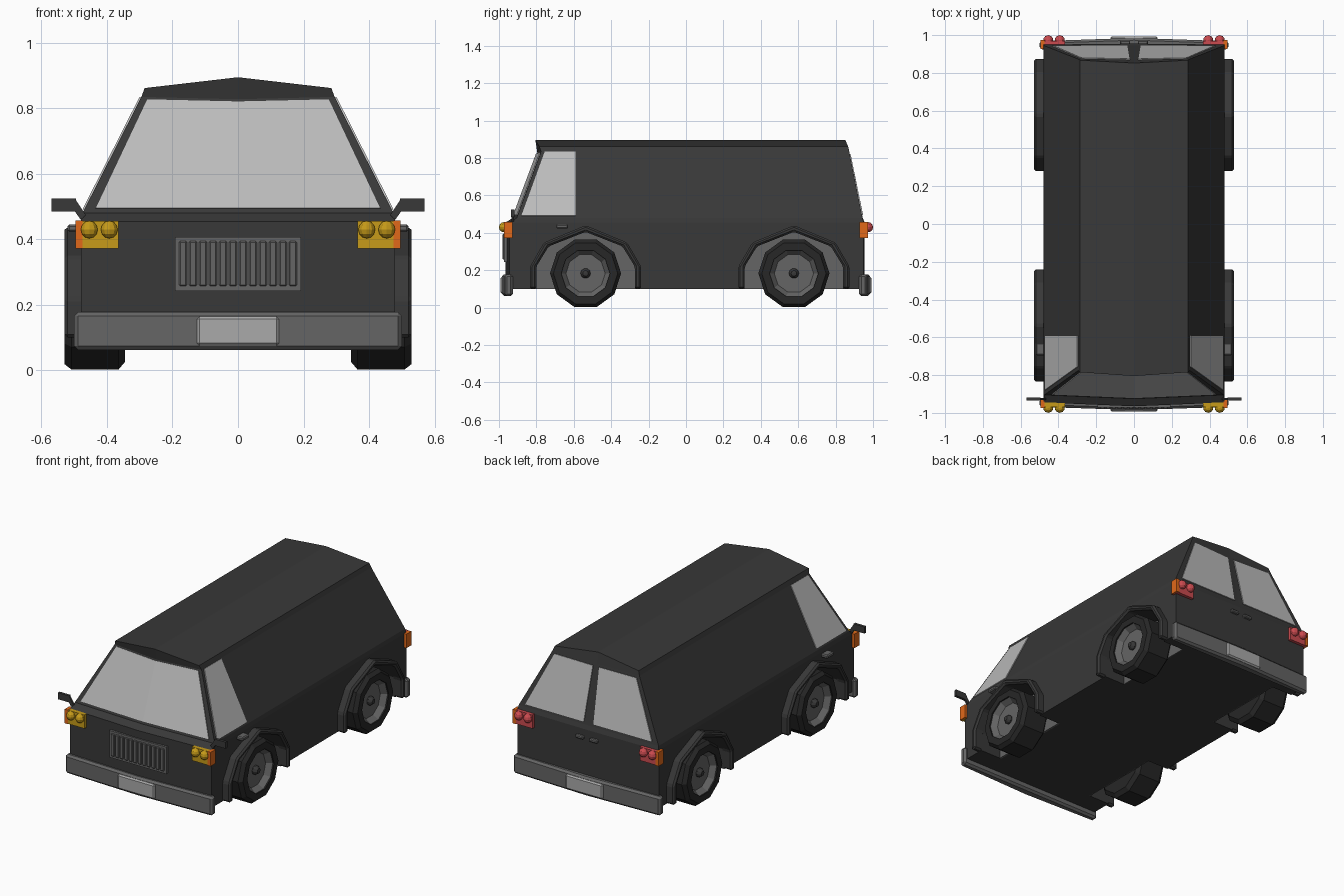
import bpy, bmesh, math
from mathutils import Vector

if "Cube" in bpy.data.objects:
    bpy.data.objects.remove(bpy.data.objects["Cube"])

COLORS = {"dark": (.04, .04, .04), "tyre_black": (.02, .02, .02), "grey": (.13, .13, .13),
          "light": (.4, .4, .4), "glass": (.5, .5, .5), "yellow": (.57, .33, .01),
          "red": (.6, .07, .08), "orange": (.75, .14, .01)}
MATS = {}
for key, c in COLORS.items():
    MATS[key] = bpy.data.materials.new(key)
    MATS[key].diffuse_color = (*c, 1)


def finish(name, bm, mat, mirror=False, bevel=0):
    bmesh.ops.recalc_face_normals(bm, faces=bm.faces)
    me = bpy.data.meshes.new(name)
    bm.to_mesh(me)
    bm.free()
    ob = bpy.data.objects.new(name, me)
    bpy.context.collection.objects.link(ob)
    me.materials.append(MATS[mat])
    if bevel:
        m = ob.modifiers.new("bevel", 'BEVEL')
        m.width, m.segments = bevel, 1
    if mirror:
        ob.modifiers.new("mirror", 'MIRROR')
    return ob


def add_box(bm, x, y, z):
    vs = bmesh.ops.create_cube(bm, size=1)["verts"]
    for v in vs:
        v.co = [(r[0] + r[1]) / 2 + c * (r[1] - r[0]) for r, c in zip((x, y, z), v.co)]


def box(name, x, y, z, mat, mirror=False, bevel=0):
    bm = bmesh.new()
    add_box(bm, x, y, z)
    return finish(name, bm, mat, mirror, bevel)


def prism(name, pts, offset, mat, mirror=False, bevel=0):
    """Extrude a flat outline of 3D points by an offset vector."""
    bm = bmesh.new()
    f = bm.faces.new([bm.verts.new(p) for p in pts])
    r = bmesh.ops.extrude_face_region(bm, geom=[f], use_keep_orig=True)
    for g in r["geom"]:
        if isinstance(g, bmesh.types.BMVert):
            g.co += Vector(offset)
    return finish(name, bm, mat, mirror, bevel)


def lathe(name, profile, yc, zc, mat, steps=10):
    """Spin an (r, x) profile round a wheel axle, flat side down."""
    bm = bmesh.new()
    rings = []
    for i in range(steps):
        a = 2 * math.pi * (i + .5) / steps
        rings.append([bm.verts.new((x, yc + r * math.sin(a), zc - r * math.cos(a))) for r, x in profile])
    for i in range(steps):
        p, q = rings[i], rings[(i + 1) % steps]
        for j in range(len(profile) - 1):
            bm.faces.new((p[j], q[j], q[j + 1], p[j + 1]))
    bmesh.ops.remove_doubles(bm, verts=bm.verts, dist=1e-5)
    return finish(name, bm, mat, True)


# Body: half shell from centre and side columns, mirrored
SX = [(.48, .10), (.48, .455), (.475, .48), (.295, .835), (.285, .862)]
CZ = [.10, .455, .48, .828, .895]
FC = [(0, y, z) for y, z in zip((-.965, -.965, -.925, -.795, -.805), CZ)]
FS = [(x, y, z) for y, (x, z) in zip((-.945, -.945, -.905, -.775, -.785), SX)]
BC = [(0, y, z) for y, z in zip((.955, .955, .945, .866, .852), CZ)]
BS = [(x, y, z) for y, (x, z) in zip((.95, .95, .944, .873, .867), SX)]
bm = bmesh.new()
cols = [[bm.verts.new(p) for p in c] for c in (FC, FS, BS, BC)]
for a, b in zip(cols, cols[1:]):
    for j in range(4):
        bm.faces.new((a[j], b[j], b[j + 1], a[j + 1]))
for j in (0, 4):
    bm.faces.new([c[j] for c in cols])
body = finish("body", bm, "dark", True)


# Wheels, wells and fender arches
def arch(yc, half, top):
    shape = [(-1, .10), (-1, .22), (-.75, .22 + (top - .22) * .58), (0, top),
             (.75, .22 + (top - .22) * .58), (1, .22), (1, .10)]
    return [(yc + half * u, z) for u, z in shape]


for tag, yc in (("front", -.537), ("rear", .577)):
    outer, inner = arch(yc, .297, .44), arch(yc, .263, .405)
    cut = prism(tag + "_well_cutter", [(.335, y, z - .02 * (z < .11)) for y, z in inner],
                (.3, 0, 0), "grey", True)
    cut.hide_render = True
    cut.display_type = 'WIRE'
    m = body.modifiers.new("well", 'BOOLEAN')
    m.operation, m.object, m.solver = 'DIFFERENCE', cut, 'EXACT'
    prism(tag + "_well_liner", [(.33, y, z) for y, z in inner], (.01, 0, 0), "grey", True)
    prism(tag + "_fender", [(.46, y, z) for y, z in outer + inner[::-1]],
          (.07, 0, 0), "dark", True, .01)
    lathe(tag + "_tyre", [(0, .345), (.165, .345), (.19, .365), (.19, .508), (.172, .53),
                          (.13, .53), (.13, .48)], yc, .183, "tyre_black")
    lathe(tag + "_rim", [(.13, .522), (.105, .49), (0, .49)], yc, .183, "grey")
    lathe(tag + "_hub", [(.027, .485), (.027, .5), (.015, .518), (0, .52)], yc, .183, "dark")


# Windows lying just proud of the body panels
def pane(name, quad, mirror=True):
    q = [Vector(p) for p in quad]
    n = (q[2] - q[0]).cross(q[3] - q[1]).normalized()
    mid = sum(q, Vector()) / 4
    if n.dot(mid - Vector((0, 0, .3))) < 0:
        n = -n
    prism(name, [p - n * .004 for p in q], n * .009, "glass", mirror)


def inset(c0, s0, s1, c1, u0, u1, v0, v1):
    c0, s0, s1, c1 = map(Vector, (c0, s0, s1, c1))
    return [c0.lerp(s0, u).lerp(c1.lerp(s1, u), v)
            for u, v in ((u0, v0), (u1, v0), (u1, v1), (u0, v1))]


pane("windscreen", inset(FC[2], FS[2], FS[3], FC[3], 0, .93, .04, .98))
pane("rear_window", inset(BC[2], BS[2], BS[3], BC[3], .07, .92, .04, .96))
pane("side_window", [(.475 - (z - .48) * .507, y, z) for y, z in
                     ((-.59, .49), (-.59, .833), (-.755, .833), (-.88, .49))])

# Bumpers, plates and lamps at both ends
for tag, s, lamp in (("front", -1, "yellow"), ("rear", 1, "red")):
    def span(a, b):
        return tuple(sorted((s * a, s * b)))
    prism(tag + "_bumper", [(x, s * y, .062) for x, y in
                            ((.5, .925), (.5, .968), (0, .985), (-.5, .968), (-.5, .925))],
          (0, 0, .116), "grey", False, .012)
    box(tag + "_plate", (-.125, .125), span(.96, .993), (.075, .165), "light", False, .008)
    box(tag + "_lamp", (.365, .486), span(.93, .97), (.372, .456), lamp, True)
    box(tag + "_side_marker", (.475, .496), span(.927, .974), (.372, .458), "orange", True)
    bm = bmesh.new()
    for x in (.393, .454):
        r = bmesh.ops.create_uvsphere(bm, u_segments=10, v_segments=6, radius=.027)
        bmesh.ops.translate(bm, verts=r["verts"], vec=(x, s * .973, .43))
    finish(tag + "_bulbs", bm, lamp, True)

# Grille with upright slats
box("grille_panel", (-.193, .193), (-.972, -.94), (.243, .408), "grey")
bm = bmesh.new()
for i in range(12):
    x = -.168 + i * .0305
    add_box(bm, (x - .012, x + .012), (-.98, -.965), (.257, .395))
finish("grille_slats", bm, "grey", False, .004)

# Mirrors and door handles
box("wing_mirror", (.495, .57), (-.935, -.918), (.485, .525), "dark", True)
prism("mirror_arm", [(.465, -.932, .475), (.48, -.932, .46), (.505, -.932, .495), (.495, -.932, .52)],
      (0, .012, 0), "dark", True)
box("door_handle", (.47, .52), (-.695, -.63), (.423, .446), "grey", True, .006)
box("rear_handle", (.02, .075), (.94, .972), (.395, .415), "grey", True, .005)

for m in bpy.data.materials:
    if m.users and not m.is_grease_pencil:
        m.use_nodes = True
        m.node_tree.nodes["Principled BSDF"].inputs["Base Color"].default_value = m.diffuse_color
